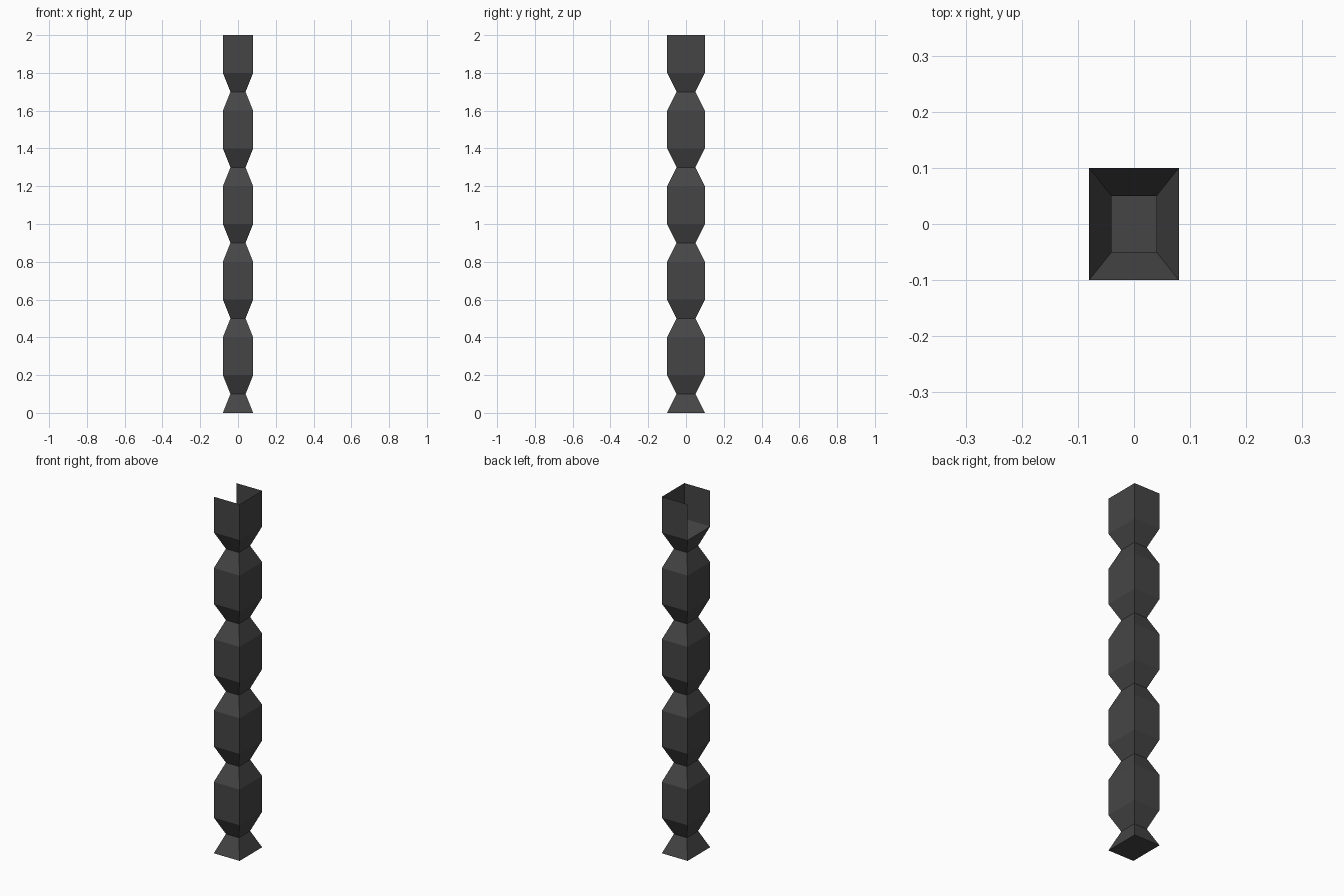
import bpy, bmesh

if "Cube" in bpy.data.objects:
    bpy.data.objects.remove(bpy.data.objects["Cube"])

WIDE = (0.08, 0.10)
WAIST = (0.04, 0.05)

# Profile: pinched base, then straight blocks separated by pinched waists
profile = [(0.0, WIDE)]
for i in range(5):
    z = 0.4 * i
    profile += [(z + 0.1, WAIST), (z + 0.2, WIDE), (z + 0.4, WIDE)]

bm = bmesh.new()
rings = [[bm.verts.new((sx * hx, sy * hy, z))
          for sx, sy in ((-1, -1), (1, -1), (1, 1), (-1, 1))]
         for z, (hx, hy) in profile]

# Side walls; the left wall of the topmost block is left open
last = len(rings) - 2
for i, (low, high) in enumerate(zip(rings, rings[1:])):
    for a in range(4):
        if i == last and a == 3:
            continue
        b = (a + 1) % 4
        bm.faces.new((low[a], low[b], high[b], high[a]))

# Closed base, open top
bm.faces.new(rings[0][::-1])

mesh = bpy.data.meshes.new("pinched_column")
bm.to_mesh(mesh)
bm.free()
column = bpy.data.objects.new("pinched_column", mesh)
bpy.context.collection.objects.link(column)

# Dark charcoal finish
mat = bpy.data.materials.new("charcoal")
mat.diffuse_color = (0.06, 0.06, 0.06, 1)
mat.use_nodes = True
mat.node_tree.nodes["Principled BSDF"].inputs["Base Color"].default_value = mat.diffuse_color
mesh.materials.append(mat)
